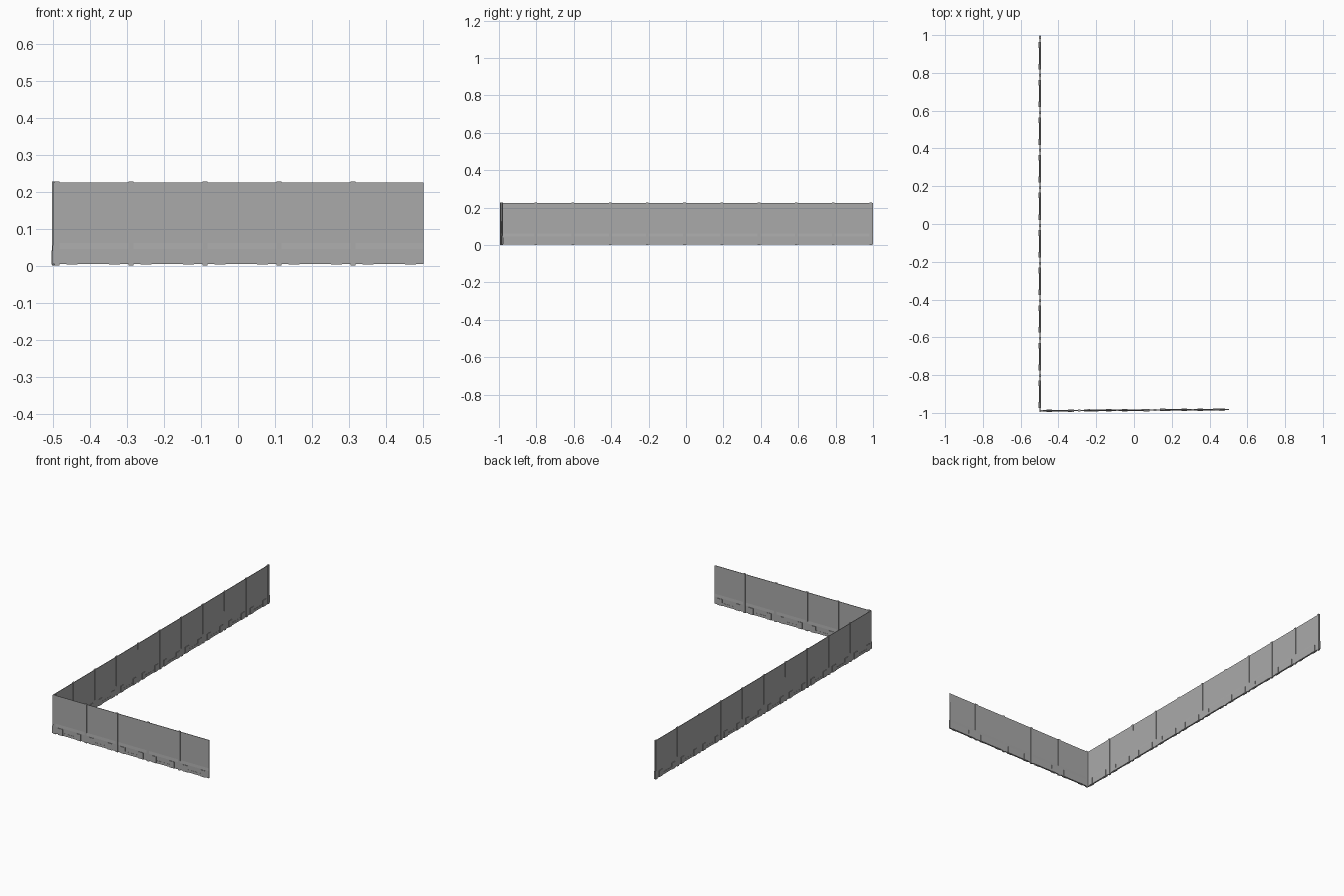
import bpy, bmesh
from math import radians
from mathutils import Matrix

cube = bpy.data.objects.get("Cube")
if cube:
    bpy.data.objects.remove(cube, do_unlink=True)

BAY, POST, TOP = 0.199, 0.014, 0.227


def material(name, value):
    m = bpy.data.materials.new(name)
    m.use_nodes = True
    color = (value, value, value, 1)
    m.diffuse_color = color
    m.node_tree.nodes["Principled BSDF"].inputs["Base Color"].default_value = color
    return m


concrete = material("grey concrete", 0.4)


def finish(bm, name, place):
    bmesh.ops.recalc_face_normals(bm, faces=bm.faces)
    mesh = bpy.data.meshes.new(name)
    bm.to_mesh(mesh)
    bm.free()
    mesh.materials.append(concrete)
    obj = bpy.data.objects.new(name, mesh)
    obj.matrix_world = place
    bpy.context.collection.objects.link(obj)


def add_box(bm, x0, x1, half, z0, z1):
    size = Matrix.Diagonal((x1 - x0, 2 * half, z1 - z0, 1))
    centre = Matrix.Translation(((x0 + x1) / 2, 0, (z0 + z1) / 2))
    bmesh.ops.create_cube(bm, size=1, matrix=centre @ size)


def add_profile(bm, x0, x1, side):
    # mirrored cross-section extruded along the wall
    ring = side + [(-y, z) for y, z in reversed(side)]
    face = bm.faces.new([bm.verts.new((x0, y, z)) for y, z in ring])
    moved = bmesh.ops.extrude_face_region(bm, geom=[face], use_keep_orig=True)["geom"]
    verts = [v for v in moved if isinstance(v, bmesh.types.BMVert)]
    bmesh.ops.translate(bm, verts=verts, vec=(x1 - x0, 0, 0))


def build_wall(name, length, centres, posts, place):
    # thin upright panels with a thicker sloping base
    bm = bmesh.new()
    add_profile(bm, 0, length, [(0.0035, 0.004), (0.0035, 0.045), (0.002, 0.061),
                                (0.0015, TOP - 0.002)])
    finish(bm, name + "_panels", place)
    # slotted uprights
    bm = bmesh.new()
    for x in posts:
        add_box(bm, x - POST / 2, x + POST / 2, 0.0045, 0, TOP)
    finish(bm, name + "_posts", place)
    # paired feet and the low sill joining each pair
    feet, sill = bmesh.new(), bmesh.new()
    for c in centres:
        for s in (-1, 1):
            x = c + s * 0.0575
            add_box(feet, x - 0.015, x + 0.015, 0.0065, 0.003, 0.041)
        add_box(sill, c - 0.0425, c + 0.0425, 0.0045, 0.004, 0.019)
    finish(feet, name + "_feet", place)
    finish(sill, name + "_sills", place)


# short wall along the front, very slightly askew
build_wall("short_wall", 1.001, [0.108 + 0.2 * i for i in range(5)],
           [0.01 + 0.2 * i for i in range(5)],
           Matrix.Translation((-0.499, -0.989, 0)) @ Matrix.Rotation(radians(0.4), 4, "Z"))

# long wall running back from the corner
build_wall("long_wall", 1.993, [0.093 + BAY * i for i in range(10)],
           [0.19 + BAY * i for i in range(10)],
           Matrix.Translation((-0.498, -0.994, 0)) @ Matrix.Rotation(radians(90), 4, "Z"))
